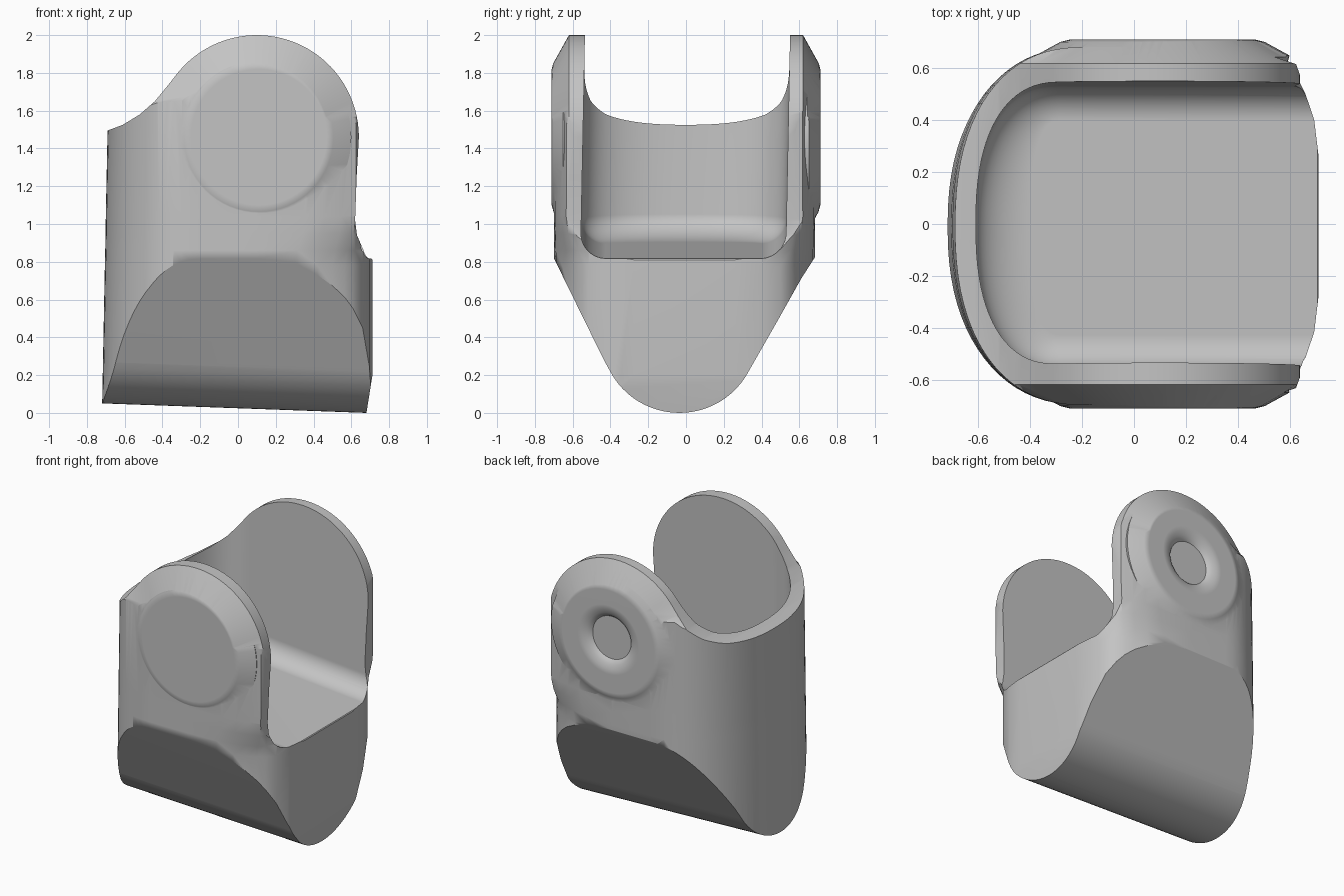
import bpy, bmesh, math

if "Cube" in bpy.data.objects:
    bpy.data.objects.remove(bpy.data.objects["Cube"])

grey = bpy.data.materials.new("plain grey")
grey.diffuse_color = (0.55, 0.55, 0.55, 1)
grey.use_nodes = True
grey.node_tree.nodes["Principled BSDF"].inputs["Base Color"].default_value = grey.diffuse_color


def loft(name, rings):
    """Closed solid through equal-length rings of points."""
    bm = bmesh.new()
    vs = [[bm.verts.new(p) for p in r] for r in rings]
    n = len(rings[0])
    for a, b in zip(vs, vs[1:]):
        for i in range(n):
            j = (i + 1) % n
            bm.faces.new((a[i], a[j], b[j], b[i]))
    bm.faces.new(vs[0][::-1])
    bm.faces.new(vs[-1])
    bmesh.ops.recalc_face_normals(bm, faces=bm.faces[:])
    me = bpy.data.meshes.new(name)
    bm.to_mesh(me)
    bm.free()
    me.materials.append(grey)
    ob = bpy.data.objects.new(name, me)
    bpy.context.collection.objects.link(ob)
    return ob


def left_bow(cx, rx, ry, power, n=40):
    """Half superellipse bulging to -x, from +y round to -y."""
    pts = []
    for i in range(n + 1):
        a = math.pi * i / n
        s, c = math.sin(a), math.cos(a)
        pts.append((cx - rx * max(s, 0) ** (2 / power),
                    math.copysign(ry * abs(c) ** (2 / power), c)))
    return pts


def lathe_y(name, profile, cx, cz, n=64):
    """Round solid about an axis along y, from (radius, y) pairs."""
    return loft(name, [[(cx + r * math.cos(2 * math.pi * i / n), y,
                         cz + r * math.sin(2 * math.pi * i / n)) for i in range(n)]
                       for r, y in profile])


def boolean(target, cutter, op):
    m = target.modifiers.new(op, 'BOOLEAN')
    m.operation = op
    m.object = cutter
    m.solver = 'EXACT'
    bpy.context.view_layer.objects.active = target
    bpy.ops.object.modifier_apply(modifier=m.name)
    bpy.data.objects.remove(cutter)


# Outer shell: bowed back, rounded block below, squarer ear ends above
low = [(0.10, 0.69), (0.30, 0.68), (0.42, 0.648), (0.50, 0.62), (0.565, 0.59),
       (0.61, 0.56), (0.66, 0.51), (0.695, 0.41), (0.712, 0.27)]
high = [(0.10, 0.69), (0.36, 0.685), (0.46, 0.67), (0.55, 0.65), (0.625, 0.625),
        (0.645, 0.57), (0.672, 0.49), (0.695, 0.41), (0.712, 0.27)]


def shell_ring(z, rx, t):
    side = [(a + (c - a) * t, b + (d - b) * t) for (a, b), (c, d) in zip(low, high)]
    pts = left_bow(-0.20, rx, 0.69, 2.3) + [(x, -y) for x, y in side] + side[::-1]
    return [(x, y - 0.008, z) for x, y in pts]


body = loft("clevis_body", [shell_ring(-0.2, 0.524, 0), shell_ring(0.78, 0.505, 0),
                            shell_ring(0.86, 0.503, 0.25), shell_ring(0.95, 0.501, 0.75),
                            shell_ring(1.04, 0.5, 1), shell_ring(2.2, 0.476, 1)])

# Raised conical bosses on both ears
for s in (1, -1):
    boolean(body, lathe_y("boss_tool", [(0.47, s * 0.58), (0.49, s * 0.65), (0.395, s * 0.702),
                                        (0.36, s * 0.711)], 0.11, 1.46), 'UNION')

# Front outline: round ears, low back wall, chamfered outer ear edges
arc = [(0.1 + 0.54 * math.cos(math.radians(a)), 1.46 + 0.54 * math.sin(math.radians(a)))
       for a in range(0, 141, 4)]
outline = [(-0.85, -0.1), (0.672, -0.1), (0.68, 0.0), (0.715, 0.22), (0.72, 0.80),
           (0.705, 0.82), (0.66, 0.87), (0.63, 0.94), (0.62, 1.02), (0.628, 1.25)] + arc + [
           (-0.37, 1.735), (-0.44, 1.65), (-0.52, 1.58), (-0.61, 1.525),
           (-0.69, 1.495), (-0.85, 1.44)]


def outline_ring(y, inset):
    pts = []
    for x, z in outline:
        w = inset * min(1, max(0, (z - 1.46) / 0.15)) * min(1, max(0, (x + 0.5) / 0.15))
        dx, dz = 0.1 - x, 1.46 - z
        k = w / math.hypot(dx, dz)
        pts.append((x + dx * k, y, z + dz * k))
    return pts


boolean(body, loft("outline_tool", [outline_ring(-0.72, 0.18), outline_ring(-0.62, 0),
                                    outline_ring(0.62, 0), outline_ring(0.72, 0.18)]),
        'INTERSECT')

# Side outline: wedge with rounded, slightly tilted foot
foot = []
for i in range(25):
    a = math.radians(208 + 124 * i / 24)
    foot.append((-0.035 + 0.415 * math.cos(a), 0.415 + 0.415 * math.sin(a)))
wedge = [(-0.8, 2.2), (-0.8, 1.02), (-0.70, 0.82)] + foot + [(0.68, 0.82), (0.8, 1.03), (0.8, 2.2)]
boolean(body, loft("wedge_tool", [[(x, y, z + (0.036 * (0.68 - x) if z < 0.8 else 0))
                                   for y, z in wedge] for x in (-0.9, 0.9)]),
        'INTERSECT')

# Open slot with rounded floor edges, sloping down to the right, leaning slightly
rings = []
for i in range(11):
    t = math.pi / 2 * i / 10
    d, h = 0.13 * (1 - math.sin(t)), 0.13 * (1 - math.cos(t))
    pts = left_bow(-0.29, 0.32 - 1.6 * d, 0.543 - d, 2.4)
    pts += [(1.0, d - 0.543), (1.0, 0.543 - d)]
    rings.append([(x, y, 0.873 + h - 0.08 * x) for x, y in pts])
rings.append([(x, y, 2.3) for x, y, z in rings[-1]])
boolean(body, loft("slot_tool", [[(x, y + 0.02 * (z - 1.6), z) for x, y, z in r] for r in rings]),
        'DIFFERENCE')

# Shallow dished pin recess on the rear ear
boolean(body, lathe_y("recess_tool", [(0.27, 0.75), (0.245, 0.7115), (0.21, 0.706),
                                      (0.18, 0.695), (0.16, 0.682), (0.15, 0.67)],
                      0.11, 1.47), 'DIFFERENCE')

# Smooth shading with crisp edges
bpy.ops.object.select_all(action='DESELECT')
body.select_set(True)
bpy.context.view_layer.objects.active = body
bpy.ops.object.shade_smooth_by_angle(angle=math.radians(32))
wn = body.modifiers.new("even_shading", 'WEIGHTED_NORMAL')
wn.keep_sharp = True
